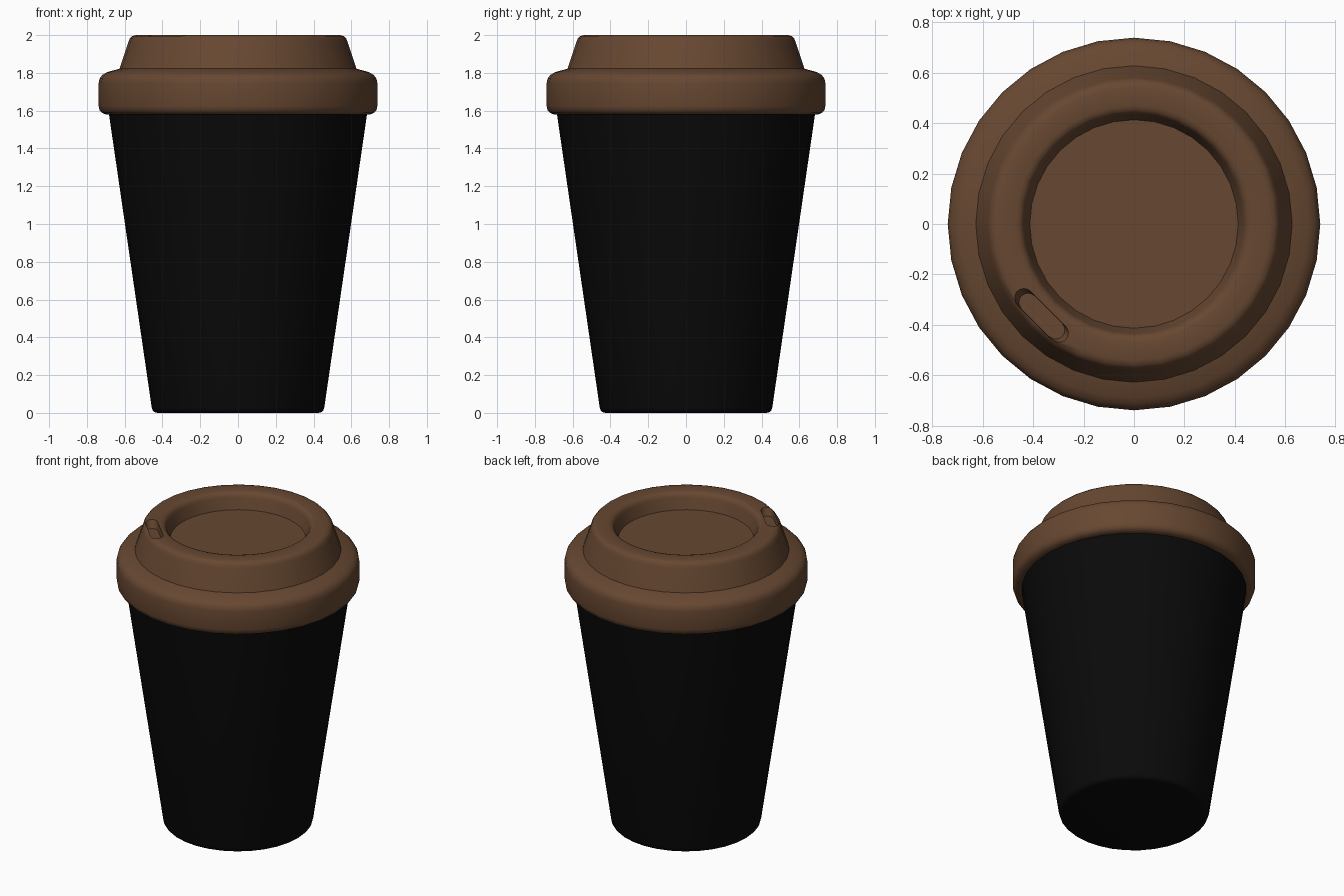
import bpy, bmesh, math
from mathutils import Vector

if "Cube" in bpy.data.objects:
    bpy.data.objects.remove(bpy.data.objects["Cube"])

SEGMENTS = 32


def material(name, colour):
    m = bpy.data.materials.new(name)
    m.diffuse_color = (*colour, 1)
    m.use_nodes = True
    m.node_tree.nodes["Principled BSDF"].inputs["Base Color"].default_value = m.diffuse_color
    return m


def new_object(name, bm, mat=None):
    bmesh.ops.recalc_face_normals(bm, faces=bm.faces)
    mesh = bpy.data.meshes.new(name)
    bm.to_mesh(mesh)
    bm.free()
    obj = bpy.data.objects.new(name, mesh)
    bpy.context.collection.objects.link(obj)
    if mat:
        mesh.materials.append(mat)
    return obj


def loft(bm, rings):
    """Bridge closed rings of points and cap both ends."""
    rows = [[bm.verts.new(p) for p in ring] for ring in rings]
    n = len(rows[0])
    for a, b in zip(rows, rows[1:]):
        for i in range(n):
            j = (i + 1) % n
            bm.faces.new((a[i], a[j], b[j], b[i]))
    bm.faces.new(rows[0][::-1])
    bm.faces.new(rows[-1])


def turned(name, profile, mat):
    """Revolve a (radius, height) profile into a closed solid."""
    bm = bmesh.new()
    angles = [2 * math.pi * i / SEGMENTS for i in range(SEGMENTS)]
    loft(bm, [[(r * math.cos(a), r * math.sin(a), z) for a in angles]
              for r, z in profile])
    return new_object(name, bm, mat)


def capsule(centre, half, radius, z):
    """Rounded slot outline lying along the rim tangent."""
    along = Vector((1, -1, 0)).normalized()
    across = Vector((1, 1, 0)).normalized()
    pts = []
    for end in (1, -1):
        for k in range(9):
            a = -math.pi / 2 + math.pi * k / 8
            p = along * end * (half + radius * math.cos(a))
            p += across * end * radius * math.sin(a)
            pts.append(Vector((centre[0], centre[1], z)) + p)
    return pts


def smooth(obj, degrees):
    bpy.ops.object.select_all(action='DESELECT')
    obj.select_set(True)
    bpy.context.view_layer.objects.active = obj
    bpy.ops.object.shade_smooth_by_angle(angle=math.radians(degrees))


brown = material("brown lid", (0.135, 0.064, 0.031))
black = material("black cup", (0.003, 0.003, 0.003))

# Tapered cup with a rounded foot
cup = turned("cup", [(0.425, 0), (0.442, 0.004), (0.452, 0.014), (0.457, 0.03),
                     (0.683, 1.58), (0.695, 1.66)], black)

# Lid: rounded grip ring, sloped collar, rounded rim and sunken top
lid = turned("lid", [
    (0.66, 1.58), (0.70, 1.58), (0.72, 1.588), (0.733, 1.603), (0.738, 1.625),
    (0.738, 1.745), (0.733, 1.77), (0.718, 1.79), (0.69, 1.805), (0.627, 1.822),
    (0.58, 1.965), (0.573, 1.982), (0.56, 1.995), (0.54, 2.0),
    (0.47, 2.0), (0.452, 1.995), (0.44, 1.982), (0.434, 1.965), (0.413, 1.895)],
    brown)

# Sipping slot, cut into the rim with a slanted end
bm = bmesh.new()
loft(bm, [capsule((-0.365, -0.365), 0.078, 0.036, 1.95),
          capsule((-0.367, -0.363), 0.098, 0.038, 2.0),
          capsule((-0.367, -0.363), 0.098, 0.038, 2.05)])
cutter = new_object("slot_cutter", bm)
cutter.hide_render = True
cut = lid.modifiers.new("slot", 'BOOLEAN')
cut.operation = 'DIFFERENCE'
cut.object = cutter
cut.solver = 'EXACT'
bpy.context.view_layer.objects.active = lid
bpy.ops.object.modifier_apply(modifier=cut.name)
bpy.data.objects.remove(cutter)

smooth(cup, 40)
smooth(lid, 40)
